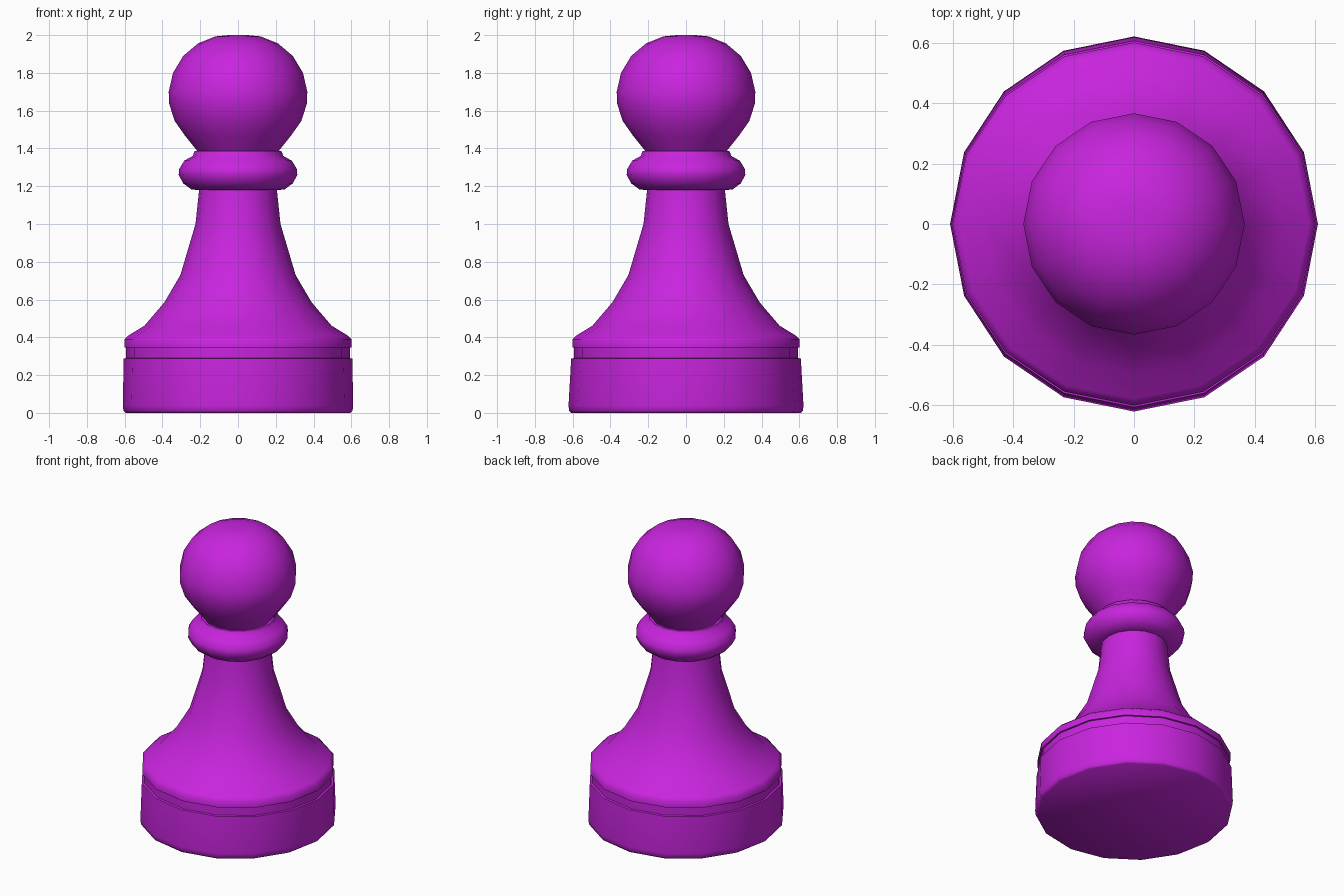
import bpy
import bmesh
from math import cos, sin, pi, radians

cube = bpy.data.objects.get("Cube")
if cube:
    bpy.data.objects.remove(cube, do_unlink=True)

SIDES = 16

purple = bpy.data.materials.new("bright purple")
purple.use_nodes = True
colour = (0.58, 0.018, 0.73, 1)
purple.diffuse_color = colour
purple.node_tree.nodes["Principled BSDF"].inputs["Base Color"].default_value = colour


def lathe(name, profile, stretch=lambda z: 1.0):
    """Turn a bottom-to-top (radius, height) profile, closing both ends."""
    bm = bmesh.new()
    rings = []
    for r, z in profile:
        ring = []
        for i in range(SIDES):
            a = 2 * pi * i / SIDES
            ring.append(bm.verts.new((r * cos(a), r * sin(a) * stretch(z), z)))
        rings.append(ring)
    for low, high in zip(rings, rings[1:]):
        for i in range(SIDES):
            j = (i + 1) % SIDES
            bm.faces.new((low[i], low[j], high[j], high[i]))
    bm.faces.new(rings[0][::-1])
    bm.faces.new(rings[-1])
    mesh = bpy.data.meshes.new(name)
    bm.to_mesh(mesh)
    bm.free()
    mesh.materials.append(purple)
    obj = bpy.data.objects.new(name, mesh)
    bpy.context.collection.objects.link(obj)
    bpy.ops.object.select_all(action="DESELECT")
    obj.select_set(True)
    bpy.context.view_layer.objects.active = obj
    bpy.ops.object.shade_smooth_by_angle(angle=radians(50))
    return obj


# Foot, slightly deeper than wide towards the floor
lathe("base", [(0.595, 0), (0.606, 0.01), (0.61, 0.04), (0.605, 0.288), (0.59, 0.29)],
      lambda z: 1.022 - 0.06 * z)

# Recessed band between foot and body
lathe("base_groove", [(0.592, 0.28), (0.592, 0.35)])

# Flared body
lathe("body", [(0.59, 0.345), (0.602, 0.347), (0.602, 0.39), (0.58, 0.41),
               (0.495, 0.462), (0.39, 0.585), (0.305, 0.73), (0.225, 1.0),
               (0.205, 1.19)])

# Rounded collar with a thin lip
lathe("collar", [(0.19, 1.18), (0.245, 1.182), (0.29, 1.215), (0.314, 1.26),
                 (0.312, 1.29), (0.285, 1.335), (0.24, 1.36), (0.23, 1.386)])

# Ball head
lathe("head", [(0.21, 1.38), (0.28, 1.467), (0.335, 1.545), (0.364, 1.635),
               (0.367, 1.70), (0.344, 1.80), (0.29, 1.89), (0.21, 1.957),
               (0.12, 1.993), (0.05, 2.0)])
